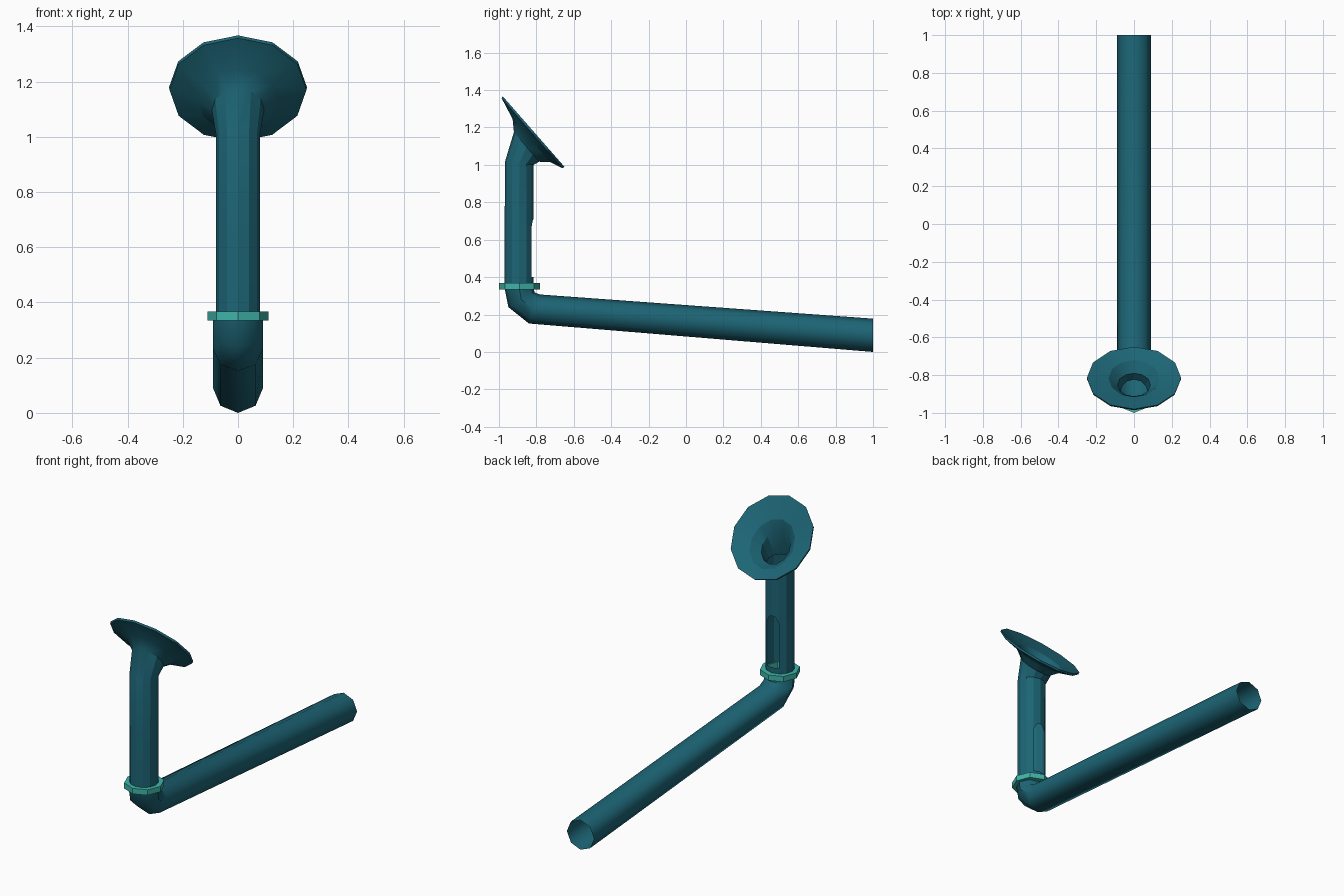
import bpy, bmesh, math
from mathutils import Vector

if "Cube" in bpy.data.objects:
    bpy.data.objects.remove(bpy.data.objects["Cube"])


def material(name, color):
    m = bpy.data.materials.new(name)
    m.diffuse_color = (*color, 1)
    m.use_nodes = True
    m.node_tree.nodes["Principled BSDF"].inputs["Base Color"].default_value = m.diffuse_color
    return m


teal = material("dark_teal", (0.012, 0.13, 0.18))
mint = material("light_teal", (0.05, 0.46, 0.40))


def loft(rings, sides, closed=False):
    """Skin rings given as (outer (y,z), inner (y,z), half width in x)."""
    bm = bmesh.new()
    rows = []
    for a, b, rx in rings:
        a, b = Vector((0, *a)), Vector((0, *b))
        c, h = (a + b) / 2, (a - b) / 2
        row = []
        for k in range(sides):
            t = 2 * math.pi * k / sides
            row.append(bm.verts.new(c + h * math.cos(t) + Vector((rx * math.sin(t), 0, 0))))
        rows.append(row)
    pairs = list(zip(rows, rows[1:]))
    if closed:
        pairs.append((rows[-1], rows[0]))
    for r, s in pairs:
        for k in range(sides):
            j = (k + 1) % sides
            bm.faces.new((r[k], r[j], s[j], s[k]))
    return bm, rows


def finish(bm, name, mat, angle):
    bmesh.ops.recalc_face_normals(bm, faces=bm.faces)
    me = bpy.data.meshes.new(name)
    bm.to_mesh(me)
    bm.free()
    me.materials.append(mat)
    ob = bpy.data.objects.new(name, me)
    bpy.context.collection.objects.link(ob)
    bpy.ops.object.select_all(action='DESELECT')
    bpy.context.view_layer.objects.active = ob
    ob.select_set(True)
    bpy.ops.object.shade_smooth_by_angle(angle=math.radians(angle))


# Long sloping pipe with elbow
bm, _ = loft([
    ((1, 0.0), (1, 0.178), 0.09),
    ((-0.84, 0.152), (-0.78, 0.307), 0.09),
    ((-0.95, 0.24), (-0.81, 0.318), 0.09),
    ((-0.972, 0.35), (-0.815, 0.35), 0.09),
], 8)
finish(bm, "long_pipe", teal, 50)

# Collar ring
bm, _ = loft([((-0.89 - r, z), (-0.89 + r, z), r)
              for r, z in ((0.11, 0.335), (0.11, 0.368), (0.078, 0.368), (0.078, 0.335))],
             8, closed=True)
finish(bm, "collar", mint, 30)

# Upright tube flaring into a tilted horn, outer skin then lip then inner skin
rows_spec = [((-0.97, z), (-0.815, z), 0.08) for z in (0.345, 0.40, 0.67)]
rows_spec += [
    ((-0.967, 1.02), (-0.815, 1.0), 0.08),
    ((-0.92, 1.175), (-0.785, 1.017), 0.095),
    ((-0.927, 1.245), (-0.725, 1.015), 0.145),
    ((-0.986, 1.357), (-0.661, 0.982), 0.248),
    ((-0.98, 1.367), (-0.65, 0.99), 0.25),
    ((-0.915, 1.25), (-0.72, 1.027), 0.135),
    ((-0.912, 1.175), (-0.79, 1.03), 0.087),
    ((-0.957, 1.02), (-0.823, 1.0), 0.072),
]
bm, rows = loft(rows_spec, 12)

# Round-topped slot in the back of the tube
low, top = rows[1], rows[2]
slot = [f for f in bm.faces if low[6] in f.verts and top[6] in f.verts]
bmesh.ops.delete(bm, geom=slot, context='FACES')
top[6].co.z += 0.04
for k in (5, 7):
    edge = bm.edges.get((top[6], top[k]))
    _, v = bmesh.utils.edge_split(edge, top[6], 0.5)
    v.co.z += 0.012
finish(bm, "horn_tube", teal, 25)
